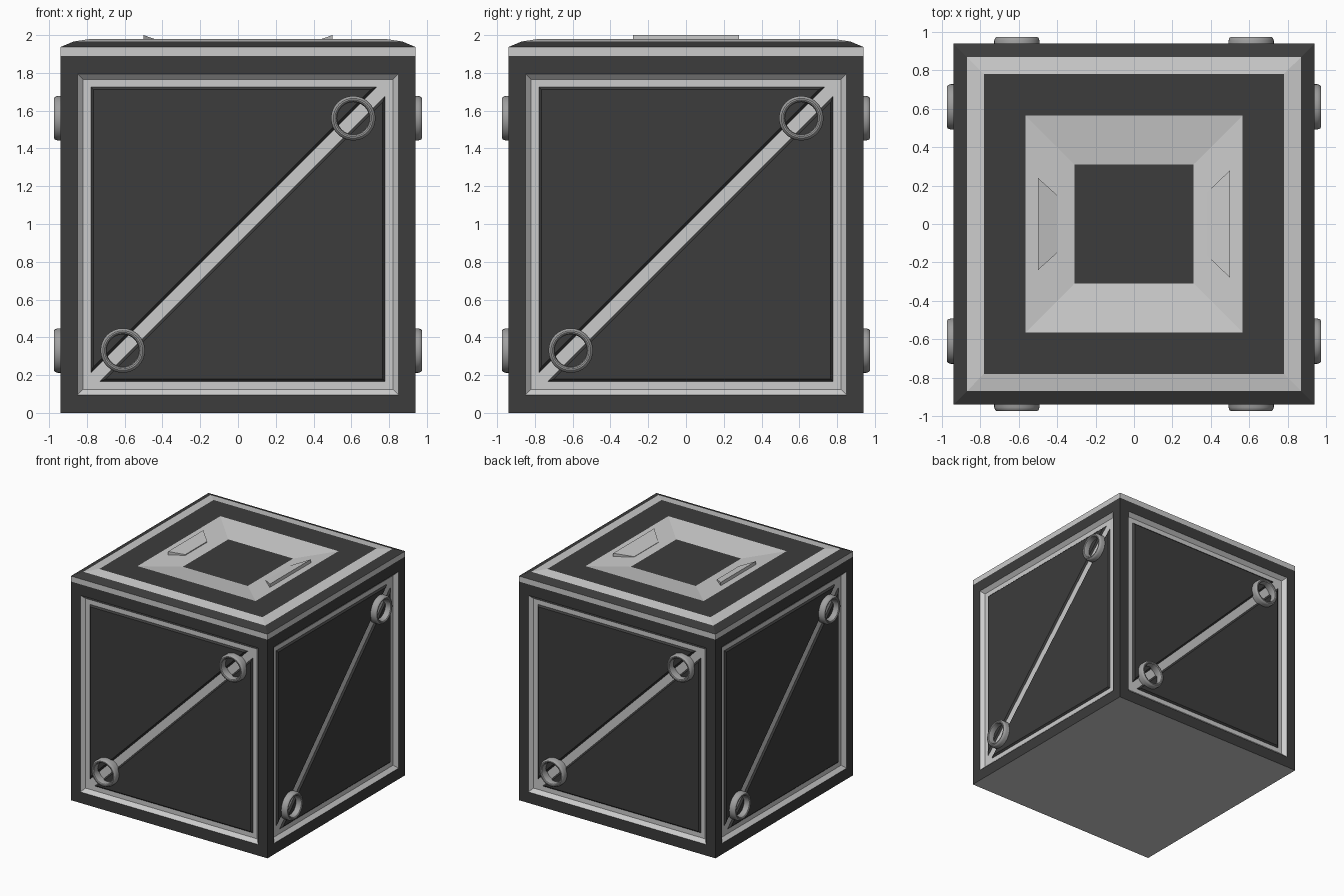
import bpy, bmesh, math
from mathutils import Matrix, Vector

if "Cube" in bpy.data.objects:
    bpy.data.objects.remove(bpy.data.objects["Cube"])


def material(name, v):
    m = bpy.data.materials.new(name)
    m.diffuse_color = (v, v, v, 1)
    m.use_nodes = True
    m.node_tree.nodes["Principled BSDF"].inputs["Base Color"].default_value = m.diffuse_color
    return m


MATS = [material("dark_grey", 0.045), material("light_grey", 0.6)]
DARK, LIGHT = 0, 1
TURNS = [Matrix.Rotation(math.radians(90 * k), 4, 'Z') for k in range(4)]


def finish(bm, name, mats):
    bmesh.ops.remove_doubles(bm, verts=bm.verts, dist=1e-5)
    bmesh.ops.recalc_face_normals(bm, faces=bm.faces)
    me = bpy.data.meshes.new(name)
    bm.to_mesh(me)
    bm.free()
    for m in mats:
        me.materials.append(m)
    ob = bpy.data.objects.new(name, me)
    bpy.context.collection.objects.link(ob)
    return ob


def loft(bm, rings, mats, cap=None, base=None):
    """Bridge point rings; one material index per band, optional end caps."""
    vs = [[bm.verts.new(p) for p in r] for r in rings]
    for a, b, m in zip(vs, vs[1:], mats):
        n = len(a)
        for i in range(n):
            j = (i + 1) % n
            bm.faces.new((a[i], a[j], b[j], b[i])).material_index = m
    if cap is not None:
        bm.faces.new(vs[-1]).material_index = cap
    if base is not None:
        bm.faces.new(vs[0][::-1]).material_index = base


def square(h, z):
    return [Vector(p) for p in ((-h, -h, z), (h, -h, z), (h, h, z), (-h, h, z))]


CZ = 0.945  # middle height of the side panels


def side_rect(h, hz, d):
    return [Vector((x, -d, CZ + z)) for x, z in ((-h, -hz), (h, -hz), (h, hz), (-h, hz))]


# Crate body: lid with sloped bands and shallow tray, four recessed sides, base
bm = bmesh.new()
loft(bm, [square(h, z) for h, z in ((0.94, 1.89), (0.94, 1.937), (0.87, 1.966),
                                    (0.78, 1.98), (0.565, 1.98), (0.31, 1.945))],
     [LIGHT, DARK, LIGHT, DARK, LIGHT], cap=DARK)
for t in TURNS:
    rings = [side_rect(0.94, 0.945, 0.94), side_rect(0.85, 0.85, 0.94),
             side_rect(0.82, 0.82, 0.91)]
    loft(bm, [[t @ p for p in r] for r in rings], [DARK, LIGHT], cap=LIGHT)
bm.faces.new([bm.verts.new(p) for p in square(0.94, 0)]).material_index = LIGHT
finish(bm, "crate_body", MATS)

# Dark triangular plates, leaving a light diagonal strip between them
A, GAP, BEVEL = 0.78, 0.045, 0.014
leg = 2 * A - GAP
inr = leg * (2 - math.sqrt(2)) / 2
cen = Vector((-A + inr, A - inr))
tri = [Vector((-A, A)), Vector((-A, -A + GAP)), Vector((A - GAP, A))]
bm = bmesh.new()
for t in TURNS:
    for s in (1, -1):
        low = [t @ Vector((s * p.x, -0.909, CZ + s * p.y)) for p in tri]
        top = [cen + (p - cen) * (1 - BEVEL / inr) for p in tri]
        top = [t @ Vector((s * p.x, -0.923, CZ + s * p.y)) for p in top]
        loft(bm, [low, top], [0], cap=0, base=0)
finish(bm, "side_plates", MATS[:1])

# Round rings at both ends of each diagonal strip
PROFILE = [(0.085, 0.905), (0.085, 0.955), (0.090, 0.970), (0.097, 0.975),
           (0.105, 0.975), (0.113, 0.969), (0.118, 0.955), (0.118, 0.905)]
bm = bmesh.new()
SEG = 32
for t in TURNS:
    for s in (1, -1):
        rings = []
        for k in range(SEG + 1):
            a = 2 * math.pi * k / SEG
            rings.append([t @ Vector((s * 0.61 + r * math.cos(a), -d,
                                      CZ + s * 0.615 + r * math.sin(a))) for r, d in PROFILE])
        loft(bm, rings, [0] * SEG)
ob = finish(bm, "corner_rings", [material("ring_grey", 0.35)])
bpy.context.view_layer.objects.active = ob
ob.select_set(True)
bpy.ops.object.shade_smooth_by_angle(angle=math.radians(35))

# Wedge-shaped lid grips on two slopes of the tray
bm = bmesh.new()
for s, x_in, y_out, y_in in ((1, 0.38, 0.28, 0.165), (-1, 0.40, 0.24, 0.15)):
    plan = ((0.5, -y_out), (0.5, y_out), (x_in, y_in), (x_in, -y_in))
    low = [(s * x, y, 1.95) for x, y in plan]
    top = [(s * x, y, 2.0 - (0.5 - x) * 0.35) for x, y in plan]
    loft(bm, [low, top], [0], cap=0, base=0)
finish(bm, "lid_grips", MATS[1:])
